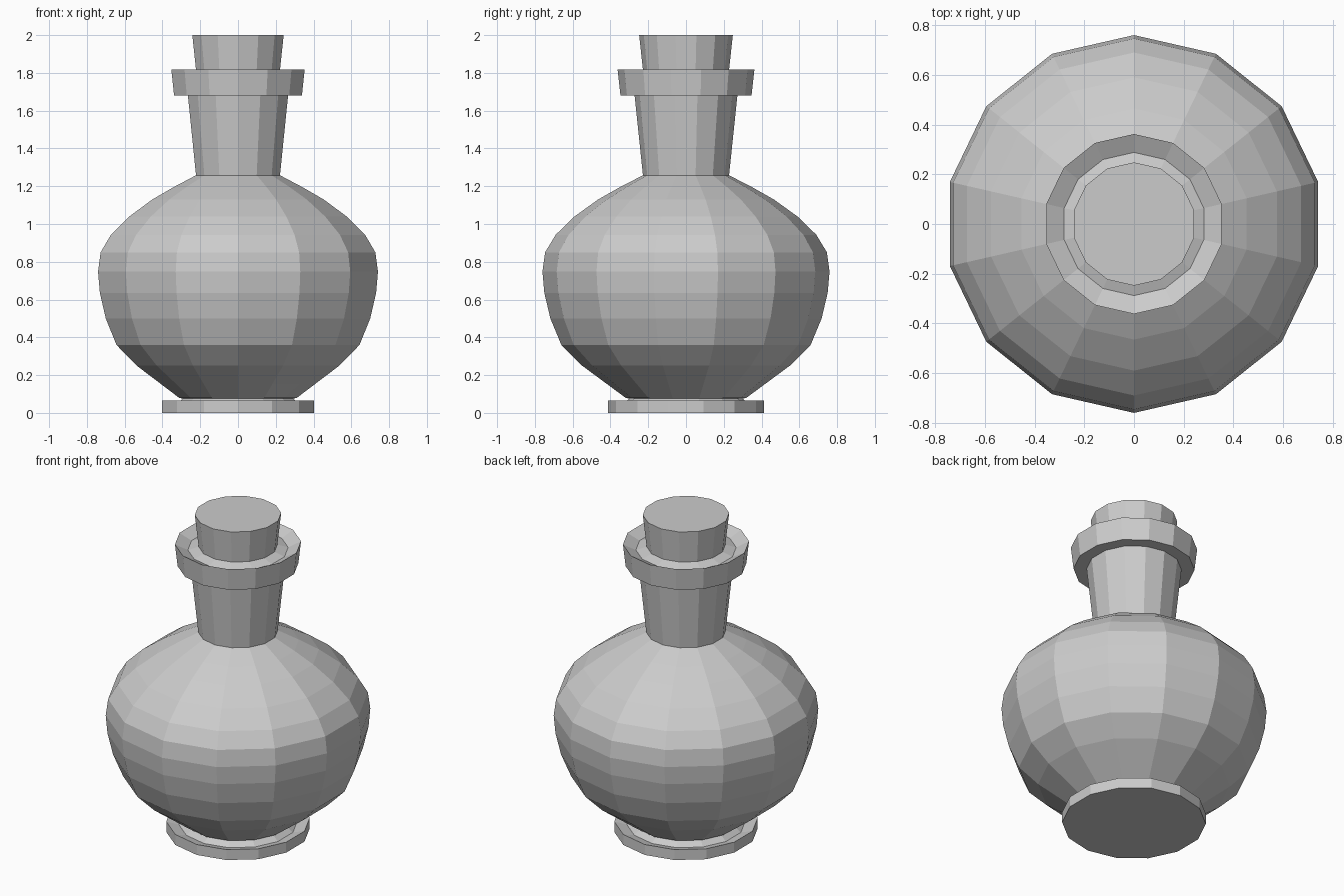
import bpy, bmesh
from math import sin, cos, pi

if "Cube" in bpy.data.objects:
    bpy.data.objects.remove(bpy.data.objects["Cube"])

SIDES = 14


def lathe(name, profile, cap_bottom=False, cap_top=False):
    """Revolve (radius, z) points, bottom to top, with a corner on the y axis."""
    bm = bmesh.new()
    rings = []
    for r, z in profile:
        angles = [pi / 2 + 2 * pi * i / SIDES for i in range(SIDES)]
        rings.append([bm.verts.new((r * cos(a), r * sin(a), z)) for a in angles])
    for low, high in zip(rings, rings[1:]):
        for i in range(SIDES):
            j = (i + 1) % SIDES
            bm.faces.new((low[i], low[j], high[j], high[i]))
    if cap_bottom:
        bm.faces.new(rings[0][::-1])
    if cap_top:
        bm.faces.new(rings[-1])
    mesh = bpy.data.meshes.new(name)
    bm.to_mesh(mesh)
    bm.free()
    obj = bpy.data.objects.new(name, mesh)
    bpy.context.collection.objects.link(obj)
    return obj


# Foot disc with a dished upper face
lathe("foot", [(0.412, 0), (0.412, 0.066), (0.34, 0.045), (0.30, 0.075)], cap_bottom=True)

# Round belly
lathe("body", [(0.30, 0.075), (0.32, 0.08), (0.42, 0.154), (0.55, 0.25),
               (0.66, 0.36), (0.718, 0.50), (0.75, 0.635), (0.76, 0.748),
               (0.746, 0.85), (0.69, 0.943), (0.59, 1.04), (0.465, 1.13),
               (0.35, 1.195), (0.228, 1.258)])

# Flaring neck
lathe("neck", [(0.228, 1.258), (0.272, 1.68)])

# Collar: flat underside, flared wall, dished top
lathe("collar", [(0.272, 1.68), (0.347, 1.68), (0.362, 1.817),
                 (0.288, 1.78), (0.225, 1.80)])

# Tapered stopper
lathe("stopper", [(0.224, 1.78), (0.248, 2.0)], cap_top=True)
